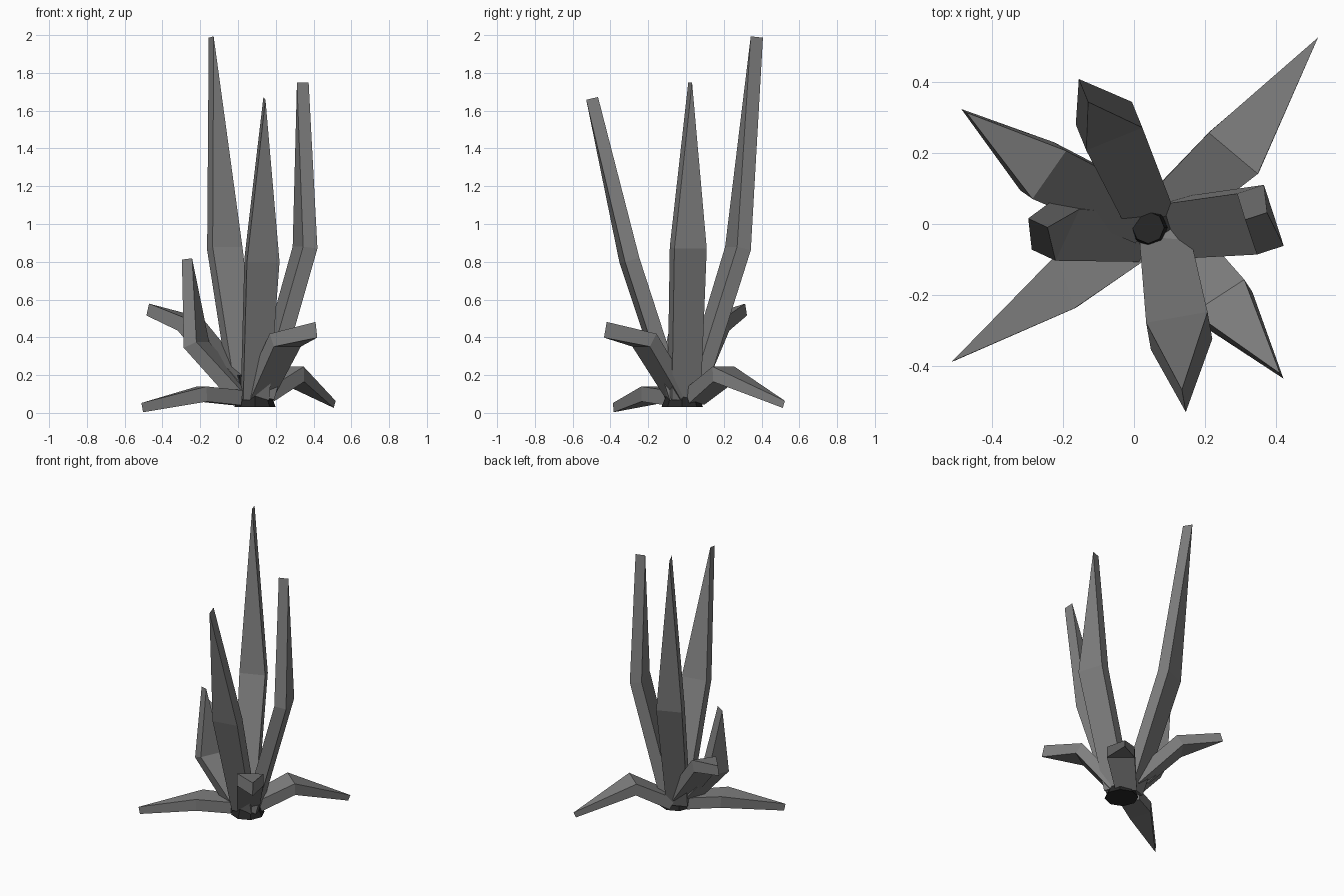
import bpy, bmesh, math
from mathutils import Vector, Matrix

old = bpy.data.objects.get("Cube")
if old:
    bpy.data.objects.remove(old, do_unlink=True)


def material(name, rgb):
    m = bpy.data.materials.new(name)
    m.use_nodes = True
    m.diffuse_color = (*rgb, 1)
    m.node_tree.nodes["Principled BSDF"].inputs["Base Color"].default_value = (*rgb, 1)
    return m


leaf_gray = material("leaf_gray", (0.21, 0.21, 0.21))
root_dark = material("root_dark", (0.02, 0.02, 0.02))


def finish(name, bm, mat):
    bmesh.ops.recalc_face_normals(bm, faces=bm.faces[:])
    mesh = bpy.data.meshes.new(name)
    bm.to_mesh(mesh)
    bm.free()
    mesh.materials.append(mat)
    obj = bpy.data.objects.new(name, mesh)
    bpy.context.collection.objects.link(obj)
    return obj


def leaf(name, base, mid, tip, angle, width, tip_thick, base_width=0.14, thick=0.08):
    """Bent blade: rectangular base and bend, narrowing to a chisel edge."""
    base, mid, tip = Vector(base), Vector(mid), Vector(tip)
    across = Vector((math.cos(math.radians(angle)), math.sin(math.radians(angle)), 0))
    lower, upper = (mid - base).normalized(), (tip - mid).normalized()
    bm = bmesh.new()

    def section(centre, direction, w, t):
        depth = across.cross(direction).normalized() * t / 2
        side = across * w / 2
        return [bm.verts.new(centre + side * a + depth * b)
                for a, b in ((-1, -1), (1, -1), (1, 1), (-1, 1))]

    foot = section(base, lower, base_width, thick)
    bend = section(mid, lower + upper, width, thick)
    depth = across.cross(upper).normalized() * tip_thick / 2
    low, high = bm.verts.new(tip - depth), bm.verts.new(tip + depth)
    bm.faces.new(foot)
    for i in range(4):
        j = (i + 1) % 4
        bm.faces.new((foot[i], foot[j], bend[j], bend[i]))
    bm.faces.new((bend[0], bend[1], low))
    bm.faces.new((bend[2], bend[3], high))
    bm.faces.new((bend[1], bend[2], high, low))
    bm.faces.new((bend[3], bend[0], low, high))
    return finish(name, bm, leaf_gray)


# Tall upright leaves
leaf("tall_back_leaf", (.04, .03, .08), (-.07, .275, .87), (-.142, .375, 1.99), 22, .17, .07)
leaf("tall_front_leaf", (.09, -.06, .08), (.127, -.3, .81), (.14, -.497, 1.665), 10, .175, .065)
leaf("tall_left_leaf", (.13, -.01, .08), (.355, .012, .875), (.343, .022, 1.75), -72, .18, .065, .16)

# Medium and short leaves
leaf("medium_right_leaf", (.03, -.03, .08), (-.22, -.015, .36), (-.27, .003, .815), 65, .16, .06)
leaf("short_back_right_leaf", (.02, .02, .14), (-.255, .15, .47), (-.478, .318, .547), 55, .165, .065)
leaf("short_front_left_leaf", (.1, -.03, .08), (.25, -.22, .385), (.415, -.427, .44), 33, .17, .085)

# Drooping leaves resting on the ground
leaf("drooping_back_left_leaf", (.1, .04, .08), (.28, .2, .205), (.512, .518, .045), -40, .18, .04)
leaf("drooping_front_right_leaf", (0, -.04, .08), (-.19, -.16, .1), (-.507, -.385, .028), -72, .16, .05)


# Dark root clump where the leaves meet
def root(name, centre, r1, r2, height):
    bm = bmesh.new()
    bmesh.ops.create_cone(bm, cap_ends=True, segments=8, radius1=r1, radius2=r2,
                          depth=height, matrix=Matrix.Translation(centre))
    return finish(name, bm, root_dark)


root("root_clump", (.09, -.02, .08), .11, .07, .1)
root("root_crown", (.04, -.01, .14), .06, .045, .12)
